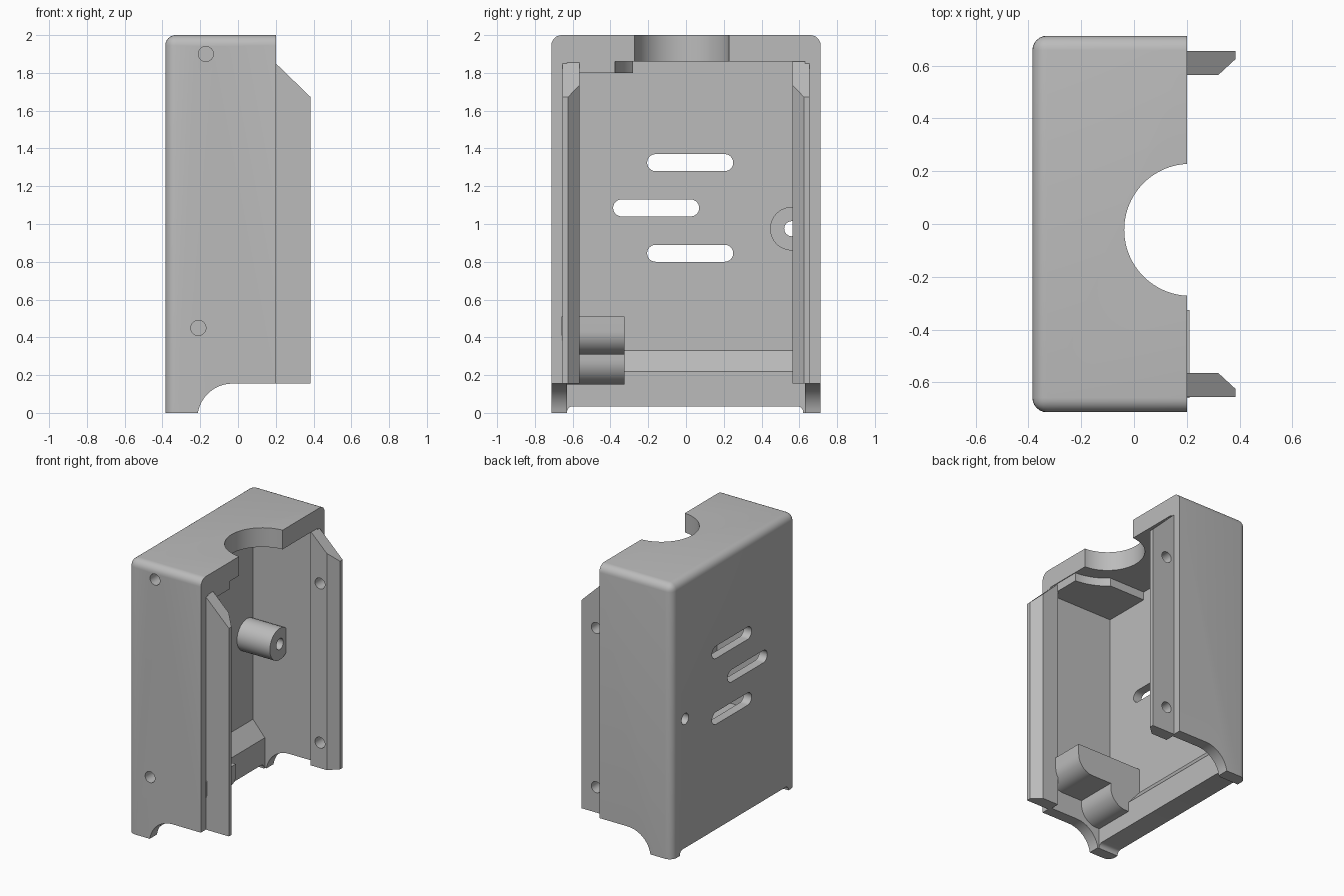
import bpy, bmesh, math
from mathutils import Vector

old = bpy.data.objects.get("Cube")
if old:
    bpy.data.objects.remove(old, do_unlink=True)

grey = bpy.data.materials.new("plain grey")
grey.use_nodes = True
GREY = (0.5, 0.5, 0.5, 1)
grey.diffuse_color = GREY
grey.node_tree.nodes["Principled BSDF"].inputs["Base Color"].default_value = GREY


def prism(name, pts, axis, lo, hi):
    """Extrude a 2D outline along an axis; outline is (y,z), (x,z) or (x,y)."""
    def place(p, t):
        return {"x": (t, p[0], p[1]), "y": (p[0], t, p[1]), "z": (p[0], p[1], t)}[axis]
    bm = bmesh.new()
    face = bm.faces.new([bm.verts.new(place(p, lo)) for p in pts])
    ext = bmesh.ops.extrude_face_region(bm, geom=[face])
    moved = [v for v in ext["geom"] if isinstance(v, bmesh.types.BMVert)]
    bmesh.ops.translate(bm, verts=moved, vec=Vector(place((0, 0), hi - lo)))
    bmesh.ops.recalc_face_normals(bm, faces=bm.faces)
    mesh = bpy.data.meshes.new(name)
    bm.to_mesh(mesh)
    bm.free()
    mesh.materials.append(grey)
    obj = bpy.data.objects.new(name, mesh)
    bpy.context.collection.objects.link(obj)
    return obj


def arc(cx, cy, r, a0, a1, n=12):
    angles = [math.radians(a0 + (a1 - a0) * i / n) for i in range(n + 1)]
    return [(cx + r * math.cos(a), cy + r * math.sin(a)) for a in angles]


def circle(cx, cy, r, n=48):
    return arc(cx, cy, r, 0, 360, n)[:-1]


def rect(a0, b0, a1, b1):
    return [(a0, b0), (a1, b0), (a1, b1), (a0, b1)]


def cut(targets, pts, axis, lo, hi):
    """Subtract a prism from each target, then discard it."""
    tool = prism("cutter", pts, axis, lo, hi)
    tool.hide_render = True
    for obj in targets:
        mod = obj.modifiers.new("cut", "BOOLEAN")
        mod.operation, mod.solver, mod.object = "DIFFERENCE", "EXACT", tool
        bpy.context.view_layer.objects.active = obj
        bpy.ops.object.modifier_apply(modifier=mod.name)
    bpy.data.objects.remove(tool, do_unlink=True)


BACK, RIM, HALF, INNER = -0.385, 0.2, 0.713, 0.63

# Outer case, rounded along its back and top edges
case = prism("case", rect(BACK, -HALF, RIM, HALF), "z", 0, 2)
bm = bmesh.new()
bm.from_mesh(case.data)
edges = []
for e in bm.edges:
    a, b = e.verts[0].co, e.verts[1].co
    m = (a + b) / 2
    on_back, on_top, on_side = m.x < BACK + .01, m.z > 1.99, abs(m.y) > HALF - .01
    if on_back + on_top + on_side == 2:
        edges.append(e)
bmesh.ops.bevel(bm, geom=edges, offset=0.055, segments=6, profile=0.5, affect="EDGES")
bm.to_mesh(case.data)
bm.free()

# Inner cavity, leaving a sloped ledge at the bottom of the back wall
cavity = [(.5, -.1), (-.225, -.1), (-.225, .22), (-.32, .33), (-.32, 1.86), (.5, 1.86)]
cut([case], cavity, "y", -INNER, INNER)

# Arched relief at the foot of both side walls
relief = [(.5, -.1), (.5, .155)] + arc(-.03, -.03, .185, 90, 171) + [(-.215, -.1)]
cut([case], relief, "y", -1, 1)

# Shallow notch under the back wall
notch = [(-.63, -.1), (.62, -.1)] + arc(.59, .005, .03, 0, 90, 5) + arc(-.6, .005, .03, 90, 180, 5)
cut([case], notch, "x", -1, 1)

# Round opening in the top
cut([case], circle(.213, -.022, .25, 96), "z", 1.7, 2.1)

# Vent slots
for y, z in ((.022, 1.325), (-.158, 1.085), (.022, .845)):
    slot = arc(y + .183, z, .045, -90, 90) + arc(y - .183, z, .045, 90, 270)
    cut([case], slot, "x", -.5, -.25)

# Pad beneath the top, curved around the opening
pad = prism("top_pad", rect(-.35, -.66, .195, -.28), "z", 1.8, 1.88)
cut([pad], circle(.213, -.022, .355, 96), "z", 1.7, 1.95)

# Screw boss on the back wall
boss = prism("screw_boss", circle(.56, .975, .115), "x", -.34, -.055)
cut([case, boss], circle(.56, .975, .04, 32), "x", -.5, .1)

# Stepped bracket low on the front wall
outline = [(-.34, .51), (.21, .51)] + arc(.09, .43, .12, 0, -90)
outline += [(-.07, .31)] + arc(-.2, .28, .13, 0, -90) + [(-.34, .15)]
bracket = prism("bracket", outline, "y", -.66, -.325)

# Blind screw holes in the front wall
cut([case, pad], circle(-.17, 1.9, .04, 32), "y", -1, -.5)
cut([case, bracket], circle(-.21, .45, .04, 32), "y", -1, -.5)

# Tongues that stand out of the rim on both sides
tongues = []
for name, s in (("front_tongue", -1), ("back_tongue", 1)):
    section = [(.19, .565), (.32, .565), (.385, .625), (.385, .655), (.19, .655)]
    tongue = prism(name, [(x, s * y) for x, y in section], "z", .155, 1.86)
    cut([tongue], [(.19, 1.86), (.5, 1.56), (.5, 2), (.19, 2)], "y", -1, 1)
    tongues.append(tongue)
for z in (1.5, .34):
    cut([tongues[1]], circle(.265, z, .04, 32), "y", .4, .9)

# Smooth the rounded parts and keep the edges crisp
bpy.ops.object.select_all(action="DESELECT")
for obj in [case, pad, boss, bracket] + tongues:
    obj.select_set(True)
bpy.context.view_layer.objects.active = case
bpy.ops.object.shade_smooth_by_angle(angle=math.radians(30))
